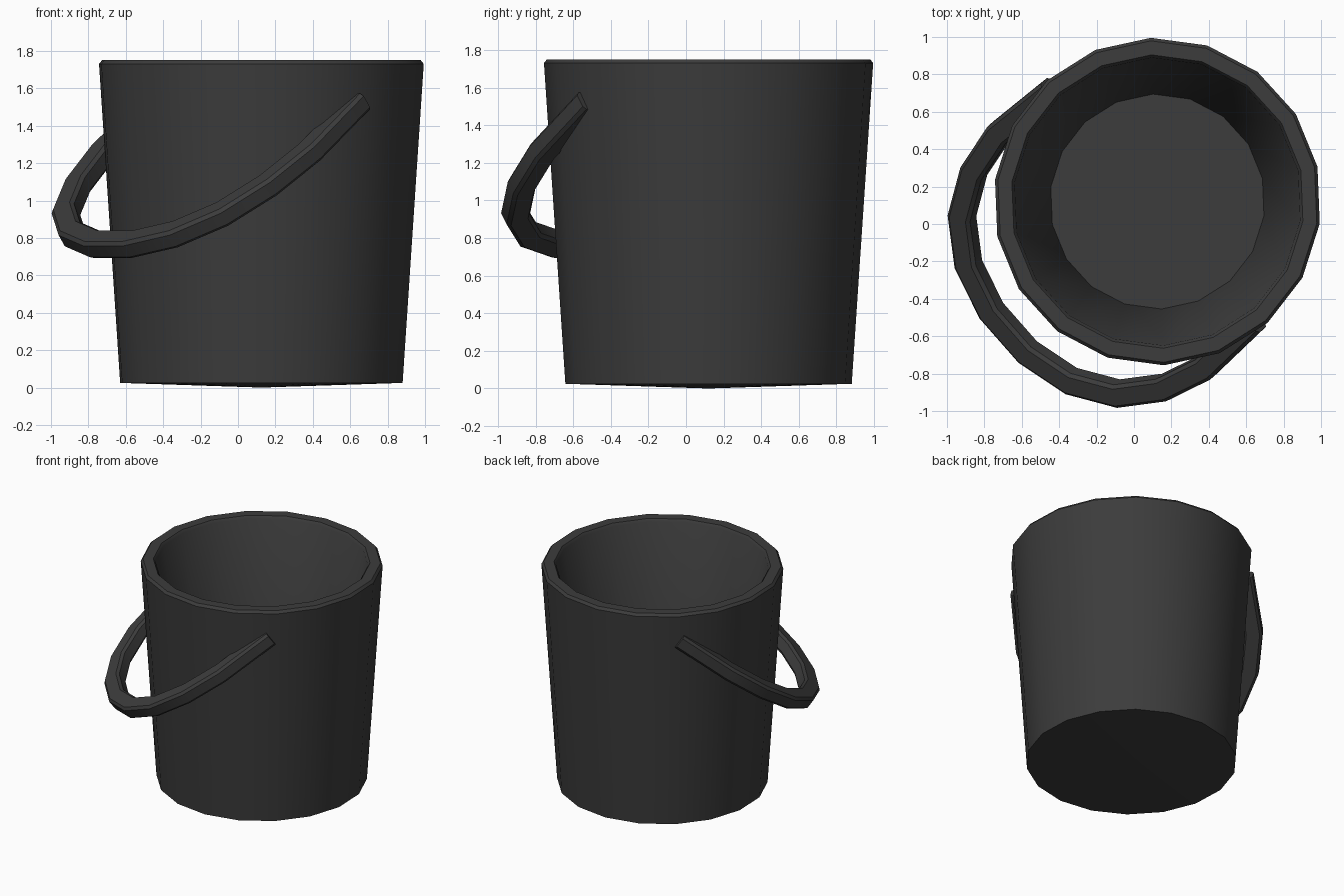
import bpy, bmesh, math
from mathutils import Vector, Matrix

if "Cube" in bpy.data.objects:
    bpy.data.objects.remove(bpy.data.objects["Cube"])

CX, CY, SIDES, PHASE = 0.125, 0.12, 18, math.radians(12.3)

dark = bpy.data.materials.new("dark_plastic")
dark.diffuse_color = (0.045, 0.045, 0.045, 1)
dark.use_nodes = True
dark.node_tree.nodes["Principled BSDF"].inputs["Base Color"].default_value = dark.diffuse_color


def finish(bm, name, angle):
    bmesh.ops.recalc_face_normals(bm, faces=bm.faces)
    mesh = bpy.data.meshes.new(name)
    bm.to_mesh(mesh)
    bm.free()
    ob = bpy.data.objects.new(name, mesh)
    bpy.context.collection.objects.link(ob)
    mesh.materials.append(dark)
    bpy.ops.object.select_all(action='DESELECT')
    ob.select_set(True)
    bpy.context.view_layer.objects.active = ob
    bpy.ops.object.shade_smooth_by_angle(angle=math.radians(angle))
    return ob


def bridge(bm, a, b):
    n = len(a)
    for i in range(n):
        bm.faces.new((a[i], a[(i + 1) % n], b[(i + 1) % n], b[i]))


def fan(bm, ring, centre):
    c = bm.verts.new(centre)
    for i in range(len(ring)):
        bm.faces.new((ring[i], ring[(i + 1) % len(ring)], c))


# Bucket: tapered wall, chamfered rim and thick inner lining
profile = [(0.762, 0.025), (0.876, 1.73), (0.86, 1.75),
           (0.785, 1.75), (0.77, 1.73), (0.575, 0.13)]
bm = bmesh.new()
rings = []
for r, z in profile:
    rings.append([bm.verts.new((CX + r * math.cos(PHASE + math.tau * i / SIDES),
                                CY + r * math.sin(PHASE + math.tau * i / SIDES), z))
                  for i in range(SIDES)])
for a, b in zip(rings, rings[1:]):
    bridge(bm, a, b)
fan(bm, rings[0], (CX, CY, 0.0))
fan(bm, rings[-1], (CX, CY, 0.13))
finish(bm, "bucket", 30)

# Handle: chamfered bar swept along a drooping bow in a tilted plane
tilt = math.atan(0.745)
across = Vector((0.66, -0.75, 0)).normalized()
out = Vector((-0.75, -0.66, 0)).normalized()
down = out * math.cos(tilt) - Vector((0, 0, math.sin(tilt)))
normal = across.cross(down)
half = [(0.82, 0.03), (0.835, 0.39), (0.77, 0.63), (0.633, 0.835), (0.416, 0.98), (0.147, 1.052)]
half = [Vector((u, v / math.cos(tilt))) for u, v in half]
path = half + [Vector((-p.x, p.y)) for p in reversed(half)]
W, T, B = 0.066, 0.055, 0.018
section = [(W, T - B), (W - B, T), (B - W, T), (-W, T - B),
           (-W, B - T), (B - W, -T), (W - B, -T), (W, B - T)]
origin = Vector((CX, CY, 1.55))

bm = bmesh.new()
rings = []
for i, p in enumerate(path):
    t0 = (p - path[max(i - 1, 0)]).normalized() if i else (path[1] - p).normalized()
    t1 = (path[i + 1] - p).normalized() if i < len(path) - 1 else t0
    t = (t0 + t1).normalized()
    side = Vector((t.y, -t.x)) / t.dot(t1)
    ring = []
    for w, h in section:
        q = p + side * w
        ring.append(bm.verts.new(origin + across * q.x + down * q.y + normal * h))
    rings.append(ring)
for a, b in zip(rings, rings[1:]):
    bridge(bm, a, b)
bm.faces.new(rings[0])
bm.faces.new(rings[-1])
finish(bm, "handle", 25)
